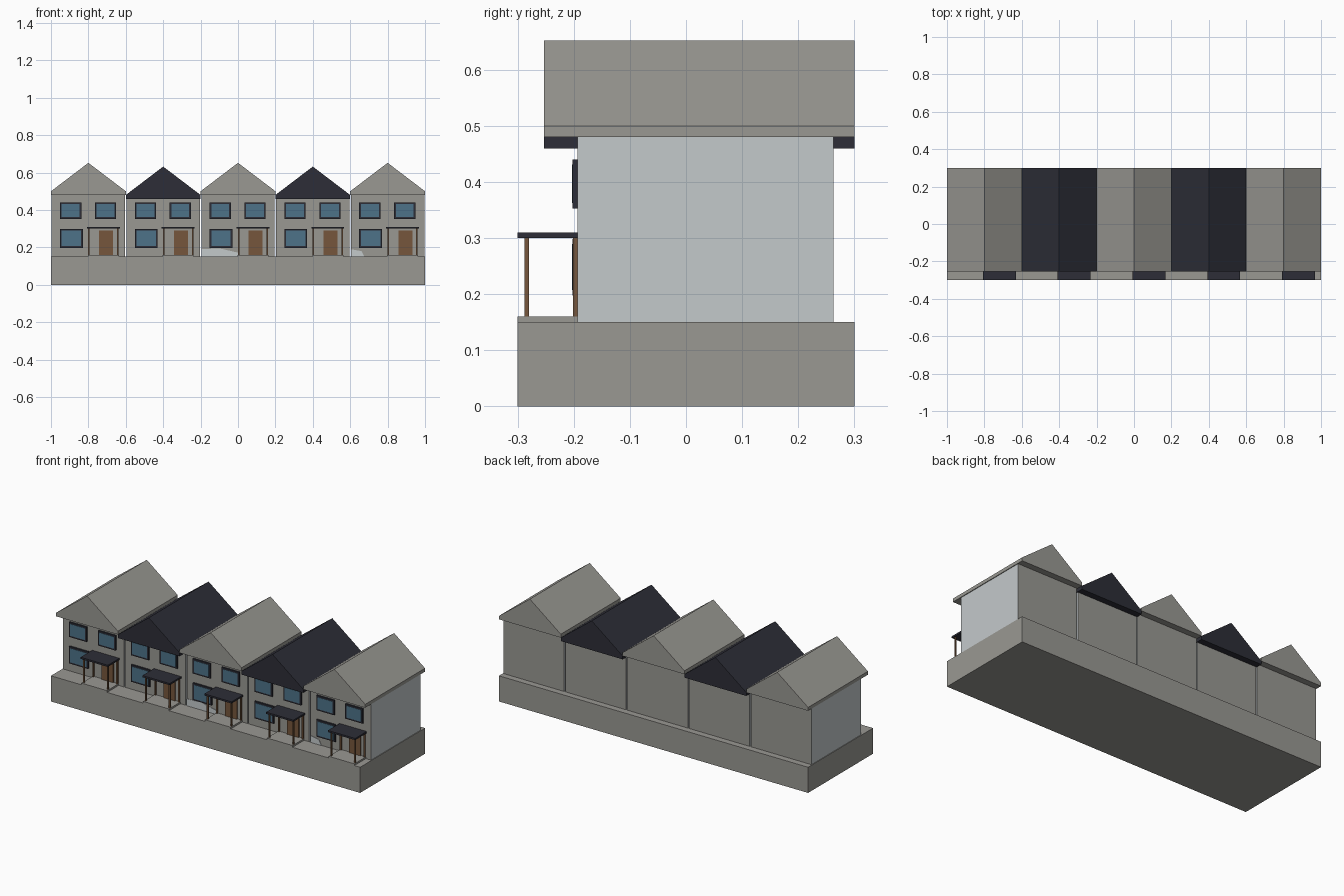
import bpy, bmesh

if "Cube" in bpy.data.objects:
    bpy.data.objects.remove(bpy.data.objects["Cube"])


def material(name, rgb):
    m = bpy.data.materials.new(name)
    m.diffuse_color = (*rgb, 1)
    m.use_nodes = True
    m.node_tree.nodes["Principled BSDF"].inputs["Base Color"].default_value = m.diffuse_color
    return m


STONE = material("grey_stone", (0.32, 0.315, 0.29))
PALE = material("pale_render", (0.55, 0.585, 0.60))
SLATE = material("dark_slate", (0.026, 0.027, 0.038))
GLASS = material("blue_glass", (0.075, 0.17, 0.25))
WOOD = material("brown_wood", (0.18, 0.093, 0.045))


def prism(name, profile, y0, y1, *mats):
    """Extrude an (x, z) outline from y0 to y1."""
    bm = bmesh.new()
    front = [bm.verts.new((x, y0, z)) for x, z in profile]
    back = [bm.verts.new((x, y1, z)) for x, z in profile]
    bm.faces.new(front)
    bm.faces.new(back[::-1])
    n = len(profile)
    for i in range(n):
        j = (i + 1) % n
        bm.faces.new((front[i], back[i], back[j], front[j]))
    bmesh.ops.recalc_face_normals(bm, faces=bm.faces)
    # a second material goes on the side (x-facing) faces
    if len(mats) > 1:
        for f in bm.faces:
            if abs(f.normal.x) > 0.9:
                f.material_index = 1
    me = bpy.data.meshes.new(name)
    bm.to_mesh(me)
    bm.free()
    for m in mats:
        me.materials.append(m)
    ob = bpy.data.objects.new(name, me)
    bpy.context.collection.objects.link(ob)
    return ob


def box(name, x0, x1, y0, y1, z0, z1, *mats):
    return prism(name, [(x0, z0), (x1, z0), (x1, z1), (x0, z1)], y0, y1, *mats)


WALL = -0.193   # y of the front walls


def window(name, x0, x1, z0, z1):
    e = 0.009
    box(name + "_frame", x0, x1, WALL - 0.009, WALL, z0, z1, SLATE)
    box(name + "_glass", x0 + e, x1 - e, WALL - 0.0105, WALL - 0.008,
        z0 + e, z1 - e, GLASS)


def house(i, cx, dark):
    drop = 0.02 if dark else 0.0
    n = f"house_{i}_"
    eave = 0.48 - drop
    # walls, with pale sides
    box(n + "walls", cx - 0.196, cx + 0.196, WALL, 0.263, 0.15, eave, STONE, PALE)
    # gabled roof with a short vertical eave
    prism(n + "roof", [(cx - 0.2, eave), (cx + 0.2, eave), (cx + 0.2, eave + 0.02),
                       (cx, eave + 0.172), (cx - 0.2, eave + 0.02)],
          -0.253, 0.30, SLATE if dark else STONE)
    # windows and door
    window(n + "upper_left_window", cx - 0.152, cx - 0.038, 0.353, 0.44)
    window(n + "upper_right_window", cx + 0.035, cx + 0.148, 0.353, 0.44)
    window(n + "lower_window", cx - 0.152, cx - 0.03, 0.198, 0.298)
    box(n + "door", cx + 0.057, cx + 0.132, WALL - 0.007, WALL, 0.16, 0.289, WOOD)
    # porch: slab, canopy and four posts
    box(n + "porch_slab", cx - 0.003, cx + 0.163, -0.30, WALL, 0.15, 0.16, STONE)
    box(n + "porch_canopy", cx - 0.008, cx + 0.168, -0.30, WALL, 0.30, 0.31, SLATE)
    for px in (cx + 0.003, cx + 0.157):
        for py in (-0.284, -0.197):
            box(n + "porch_post", px - 0.004, px + 0.004, py - 0.004, py + 0.004,
                0.16, 0.30, WOOD)


# plinth
box("plinth", -1, 1, -0.30, 0.30, 0, 0.15, STONE)

# terrace of five houses, alternating roofs
for i in range(5):
    house(i + 1, -0.8 + 0.4 * i, i % 2 == 1)

# pale patches at the foot of two front walls
prism("wall_patch_middle", [(-0.196, 0.15), (0.0, 0.15), (0.0, 0.172),
                            (-0.1, 0.195), (-0.196, 0.19)], WALL - 0.002, WALL, PALE)
prism("wall_patch_right", [(0.604, 0.15), (0.675, 0.15), (0.66, 0.18), (0.604, 0.19)],
      WALL - 0.002, WALL, PALE)
